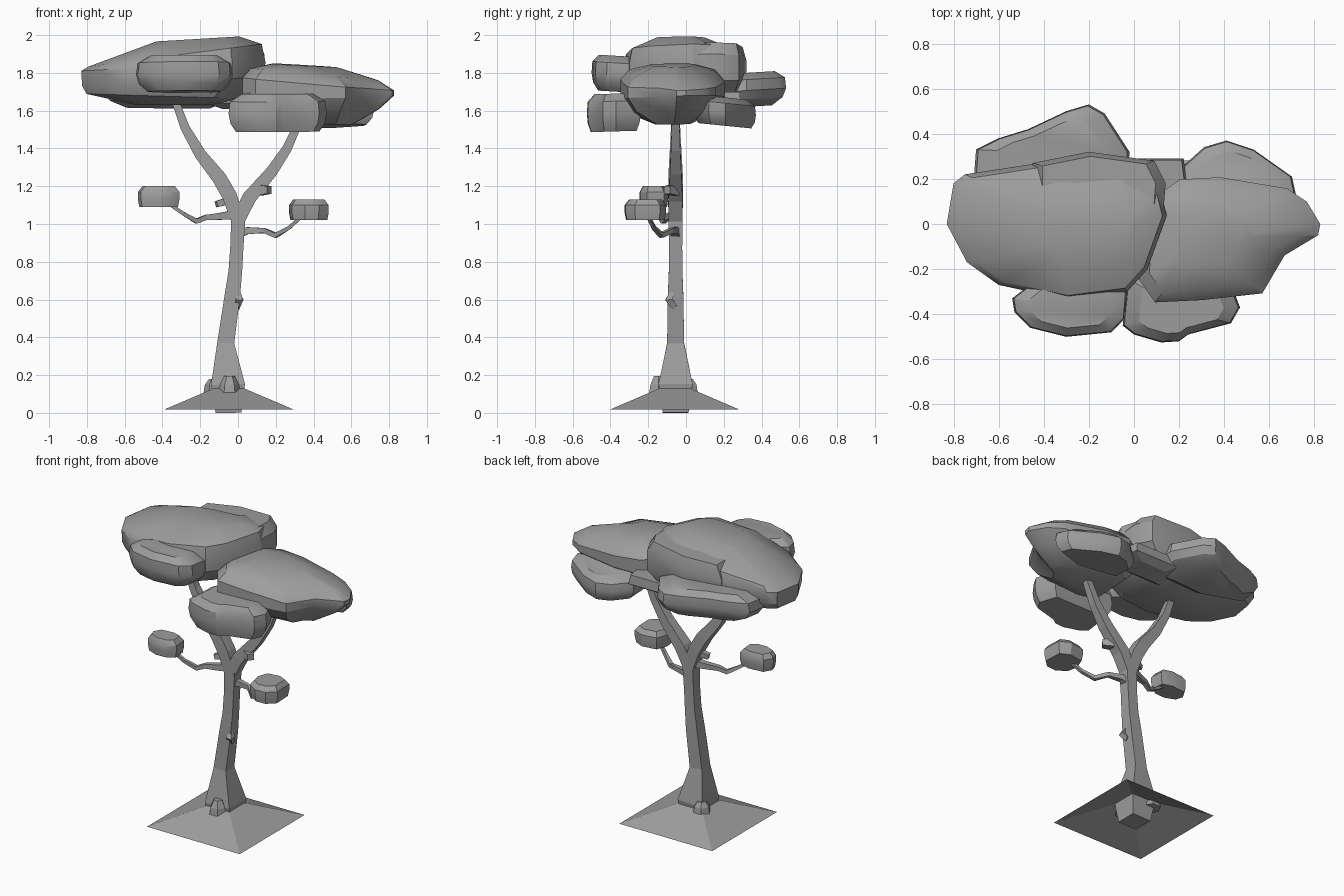
import bpy, bmesh, math
from mathutils import Vector

if "Cube" in bpy.data.objects:
    bpy.data.objects.remove(bpy.data.objects["Cube"])

# One mid-dark grey for the whole tree
grey = bpy.data.materials.new("dark_grey")
grey.diffuse_color = (.34, .34, .34, 1)
grey.use_nodes = True
grey.node_tree.nodes["Principled BSDF"].inputs["Base Color"].default_value = grey.diffuse_color


def make(name, rings, cap=True, smooth=0):
    """Skin a stack of equal-length vertex rings into one mesh object."""
    bm = bmesh.new()
    vs = [[bm.verts.new(p) for p in ring] for ring in rings]
    n = len(rings[0])
    for a, b in zip(vs, vs[1:]):
        for i in range(n):
            j = (i + 1) % n
            bm.faces.new((a[i], a[j], b[j], b[i]))
    if cap:
        bm.faces.new(vs[0][::-1])
        bm.faces.new(vs[-1])
    bmesh.ops.recalc_face_normals(bm, faces=bm.faces)
    me = bpy.data.meshes.new(name)
    bm.to_mesh(me)
    bm.free()
    me.materials.append(grey)
    ob = bpy.data.objects.new(name, me)
    bpy.context.collection.objects.link(ob)
    if smooth:
        bpy.ops.object.select_all(action='DESELECT')
        ob.select_set(True)
        bpy.context.view_layer.objects.active = ob
        bpy.ops.object.shade_smooth_by_angle(angle=math.radians(smooth))
    return ob


def limb(name, path):
    """Square tube along (x, y, z, half width) points."""
    pts = [Vector(p[:3]) for p in path]
    rings = []
    for k, p in enumerate(pts):
        t = (pts[min(k + 1, len(pts) - 1)] - pts[max(k - 1, 0)]).normalized()
        a = Vector((0, 1, 0)).cross(t).normalized()
        b = t.cross(a)
        r = path[k][3]
        rings.append([p + a * r * i + b * r * j
                      for i, j in ((-1, -1), (1, -1), (1, 1), (-1, 1))])
    return make(name, rings)


def clump(name, outline, layers, tilt=0, smooth=32):
    """Leaf mass: a plan outline repeated at (z, scale, slope, shift_x)."""
    xs, ys = zip(*outline)
    cx, cy = (min(xs) + max(xs)) / 2, (min(ys) + max(ys)) / 2
    rings = [[(cx + dx + (x - cx) * s, cy + (y - cy) * s,
               z + slope * (dx + (x - cx) * s) + tilt * (y - cy) * s) for x, y in outline]
             for z, s, slope, dx in layers]
    return make(name, rings, smooth=smooth)


def dome(z0, z1, low=.75, top=.72):
    return [(z0 + (z1 - z0) * f, s, 0, 0)
            for f, s in ((0, low), (.22, (low + 3) / 4), (.48, 1), (.8, .97), (1, top))]


# Ground skirt: an open, shallow pyramid
square = [(-1, -1), (1, -1), (1, 1), (-1, 1)]
make("ground", [[(-.048 + .342 * x * s, -.06 + .342 * y * s, z) for x, y in square]
                for s, z in ((1, .018), (.2, .135))], cap=False)

# Trunk and fork
Y = -.055
limb("trunk", [(-.05, Y, 0, .068), (-.053, Y, .15, .09), (-.065, Y, .37, .045),
               (-.03, Y, .62, .041), (-.014, Y, .75, .036), (-.006, Y, .88, .035),
               (0, Y, 1.0, .037), (-.002, Y, 1.11, .037)])
limb("left_branch", [(0, Y, 1.02, .036), (-.045, Y, 1.15, .039), (-.1, Y, 1.245, .038),
                     (-.2, Y, 1.37, .031), (-.28, Y, 1.51, .024), (-.35, Y, 1.7, .018)])
limb("right_branch", [(0, Y, 1.02, .036), (.06, Y, 1.14, .0375), (.18, Y, 1.28, .031),
                      (.26, Y, 1.4, .025), (.35, Y, 1.6, .018)])

# Twigs
limb("right_twig", [(.01, Y, .95, .024), (.05, -.06, .965, .018), (.14, -.08, .965, .013),
                    (.2, -.13, .94, .013), (.27, -.17, .98, .01), (.36, -.21, 1.06, .008)])
limb("left_twig", [(-.02, Y, 1.05, .024), (-.1, -.08, 1.04, .018), (-.17, -.1, 1.035, .014),
                   (-.22, -.12, 1.015, .013), (-.29, -.15, 1.055, .01), (-.4, -.17, 1.13, .008)])

# Cut-off stubs
limb("trunk_knot", [(-.005, -.06, .56, .015), (.008, -.09, .6, .02), (.0, -.07, .65, .008)])
limb("right_stub", [(.11, -.06, 1.18, .03), (.165, -.1, 1.18, .02)])
limb("left_stub", [(-.06, -.06, 1.12, .02), (-.115, -.08, 1.105, .016)])

# Root bumps around the base
for i, (x, y) in enumerate([(-.045, -.145), (-.125, .012)]):
    make(f"root_{i + 1}",
         [[(x + r * math.cos(a * math.tau / 6), y + r * math.sin(a * math.tau / 6), z)
           for a in range(6)] for r, z in ((.06, .09), (.05, .15), (.028, .195 - .015 * i))])

# Small leaf tufts on the twigs
tuft = [(-1, .1), (-.85, -.6), (-.2, -1), (.5, -.95), (1, -.5), (.95, .7), (.3, 1), (-.7, .85)]
for name, cx, cy, rx, ry, z0, z1 in (("left_tuft", -.42, -.17, .11, .075, 1.09, 1.2),
                                     ("right_tuft", .375, -.215, .105, .11, 1.02, 1.13)):
    clump(name, [(cx + rx * x, cy + ry * y) for x, y in tuft],
          [(z0, .93, 0, 0), (z0 + .04, 1, 0, 0), (z1 - .03, 1, 0, 0), (z1, .78, 0, 0)])

# Left crown
clump("left_crown",
      [(-.83, 0), (-.8, .18), (-.75, .22), (-.42, .27), (-.05, .26), (.12, .14), (.145, .04),
       (.06, -.2), (-.03, -.3), (-.3, -.335), (-.6, -.27), (-.74, -.17)],
      [(1.63, .4, .0, 0), (1.675, .84, -.03, -.05), (1.755, .99, .05, 0), (1.835, 1, .05, 0),
       (1.892, .94, .13, .01), (1.972, .45, .06, .13)])
clump("left_crown_back",
      [(-.45, .1), (-.45, .27), (-.2, .32), (.09, .28), (.14, .18), (.13, .05)],
      [(1.68, .7, 0, 0), (1.76, 1, 0, 0), (1.87, 1, .1, 0), (1.94, .85, .08, 0)])
clump("left_lower_back",
      [(-.71, .2), (-.7, .33), (-.6, .38), (-.47, .42), (-.3, .5), (-.2, .53), (-.13, .49),
       (-.02, .32), (-.03, .12), (-.4, .1)], dome(1.62, 1.8, .65), tilt=.06)
clump("left_lower_front",
      [(-.54, -.33), (-.53, -.39), (-.46, -.46), (-.3, -.5), (-.1, -.48), (-.04, -.42),
       (-.03, -.3), (-.12, -.22), (-.4, -.22)], dome(1.7, 1.89), tilt=-.06)

# Right crown
clump("right_crown",
      [(.83, 0), (.82, -.05), (.67, -.14), (.57, -.31), (.3, -.34), (.09, -.35), (.02, -.25),
       (.03, .08), (.2, .2), (.38, .21), (.68, .16), (.77, .1)],
      [(1.53, .35, -.02, .04), (1.595, .8, .04, 0), (1.67, .99, .02, 0), (1.742, .99, -.09, 0),
       (1.792, .83, -.1, -.02), (1.835, .42, -.06, -.07)], tilt=.02)
clump("right_lower_back",
      [(.2, .1), (.21, .25), (.31, .34), (.41, .37), (.53, .33), (.7, .21), (.72, .12),
       (.5, .04)], dome(1.52, 1.67, .85), tilt=-.1)
clump("right_lower_front",
      [(-.05, -.45), (0, -.49), (.12, -.525), (.2, -.52), (.24, -.49), (.43, -.44), (.47, -.37),
       (.42, -.24), (-.03, -.24)], dome(1.49, 1.69, .85), tilt=.03)
clump("middle_filler", [(-.17, .05), (-.1, .29), (.22, .29), (.25, .05)],
      [(1.61, .6, 0, 0), (1.64, 1, 0, 0), (1.7, .95, 0, 0)])
